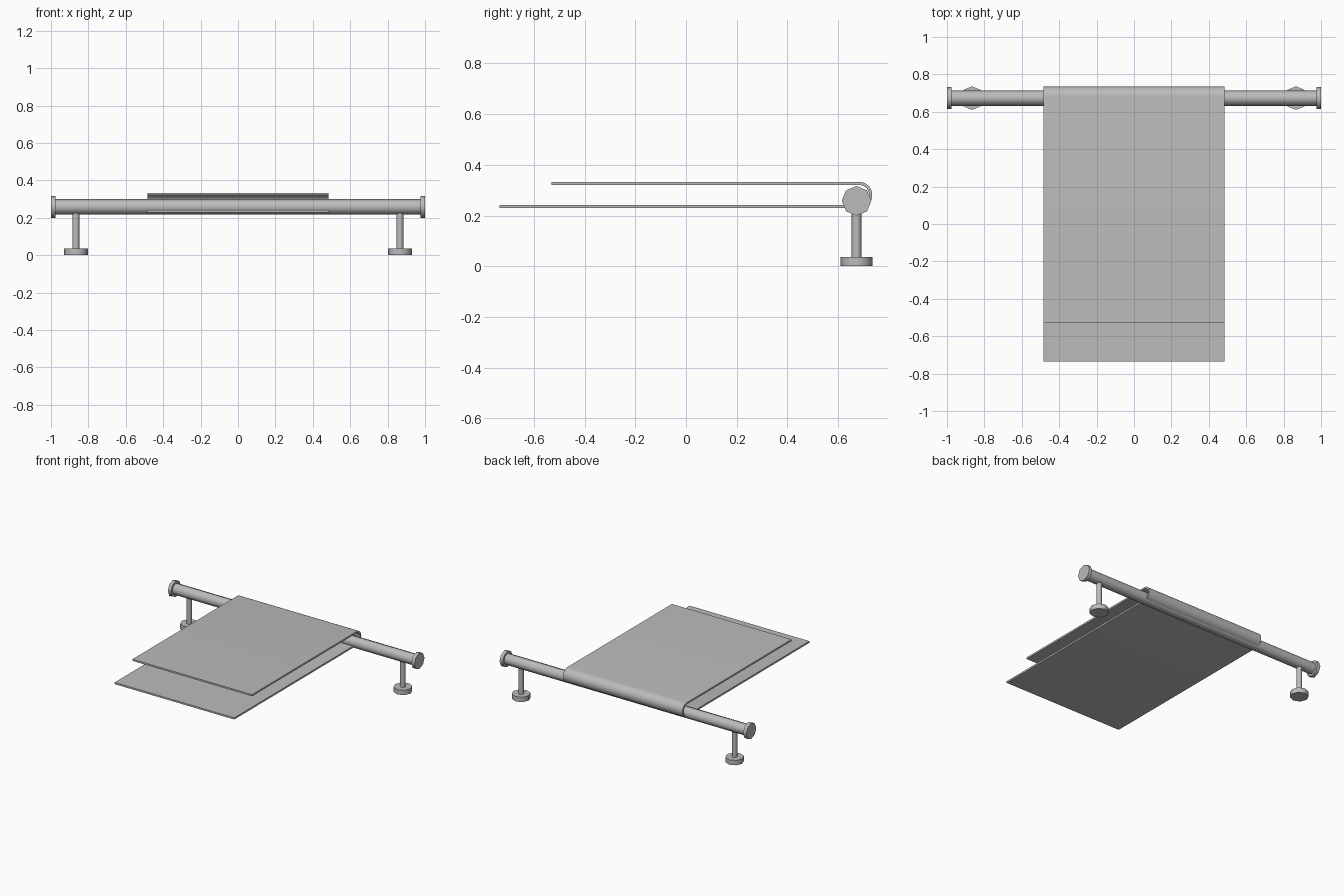
import bpy, bmesh, math
from mathutils import Matrix

if "Cube" in bpy.data.objects:
    bpy.data.objects.remove(bpy.data.objects["Cube"])

BAR_Y, BAR_Z = 0.673, 0.258

grey = bpy.data.materials.new("plain_grey")
grey.diffuse_color = (0.5, 0.5, 0.5, 1)
grey.use_nodes = True
grey.node_tree.nodes["Principled BSDF"].inputs["Base Color"].default_value = grey.diffuse_color


def finish(bm, name, angle=50):
    bmesh.ops.recalc_face_normals(bm, faces=bm.faces[:])
    mesh = bpy.data.meshes.new(name)
    bm.to_mesh(mesh)
    bm.free()
    mesh.materials.append(grey)
    obj = bpy.data.objects.new(name, mesh)
    bpy.context.collection.objects.link(obj)
    bpy.ops.object.select_all(action='DESELECT')
    obj.select_set(True)
    bpy.context.view_layer.objects.active = obj
    bpy.ops.object.shade_smooth_by_angle(angle=math.radians(angle))
    return obj


def cylinder(name, radius, length, centre, along_x=False):
    """Eight-sided rod with corners on its axes."""
    bm = bmesh.new()
    bmesh.ops.create_cone(bm, cap_ends=True, segments=8,
                          radius1=radius, radius2=radius, depth=length)
    turn = Matrix.Rotation(math.pi / 2, 4, 'Y') if along_x else Matrix()
    bm.transform(Matrix.Translation(centre) @ turn)
    return finish(bm, name)


# Rail
cylinder("rail", 0.041, 1.96, (0, BAR_Y, BAR_Z), True)

# End caps, posts and feet on both sides
for side, sx in (("left", -1), ("right", 1)):
    cylinder(side + "_end_cap", 0.0585, 0.025, (sx * 0.9875, BAR_Y, BAR_Z), True)
    cylinder(side + "_post", 0.019, 0.21, (sx * 0.866, BAR_Y, 0.135))
    cylinder(side + "_foot", 0.063, 0.036, (sx * 0.866, BAR_Y, 0.018))

# Towel: one sheet folded round the back of the rail
FOLD_Y, FOLD_Z, OUTER, INNER = 0.683, 0.281, 0.052, 0.0395
STEPS = 12


def fold_line(r):
    bend = [(FOLD_Y + r * math.cos(a), FOLD_Z + r * math.sin(a))
            for a in (math.pi * (0.5 - i / STEPS) for i in range(STEPS + 1))]
    return [(-0.53, FOLD_Z + r)] + bend + [(-0.736, FOLD_Z - r)]


bm = bmesh.new()
outer, inner = fold_line(OUTER), fold_line(INNER)
rows = []
for x in (-0.485, 0.485):
    rows.append([[bm.verts.new((x, y, z)) for y, z in line] for line in (outer, inner)])
(lo, li), (ro, ri) = rows
for i in range(len(outer) - 1):
    j = i + 1
    bm.faces.new((lo[i], lo[j], ro[j], ro[i]))
    bm.faces.new((li[i], ri[i], ri[j], li[j]))
    bm.faces.new((lo[i], li[i], li[j], lo[j]))
    bm.faces.new((ro[i], ro[j], ri[j], ri[i]))
for i in (0, -1):
    bm.faces.new((lo[i], ro[i], ri[i], li[i]))
finish(bm, "towel", 40)
